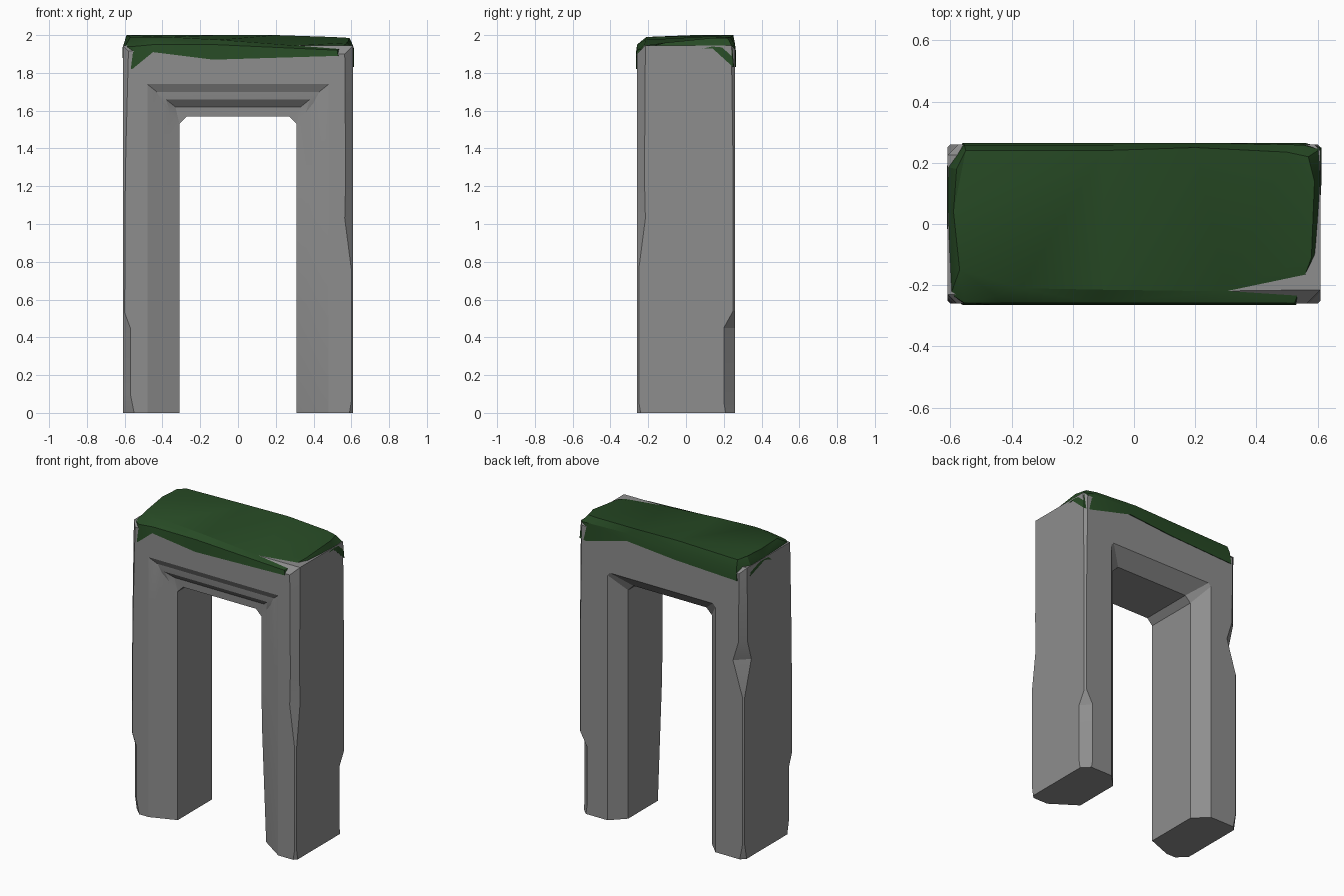
import bpy, bmesh
from math import radians

if "Cube" in bpy.data.objects:
    bpy.data.objects.remove(bpy.data.objects["Cube"])


def make_object(name, bm, color):
    bmesh.ops.remove_doubles(bm, verts=bm.verts, dist=0.0005)
    bmesh.ops.triangulate(bm, faces=bm.faces)
    bmesh.ops.recalc_face_normals(bm, faces=bm.faces)
    mesh = bpy.data.meshes.new(name)
    bm.to_mesh(mesh)
    bm.free()
    obj = bpy.data.objects.new(name, mesh)
    bpy.context.collection.objects.link(obj)
    mat = bpy.data.materials.new(name + "_color")
    mat.diffuse_color = color
    mat.use_nodes = True
    mat.node_tree.nodes["Principled BSDF"].inputs["Base Color"].default_value = mat.diffuse_color
    mesh.materials.append(mat)
    bpy.ops.object.select_all(action='DESELECT')
    obj.select_set(True)
    bpy.context.view_layer.objects.active = obj
    bpy.ops.object.shade_smooth_by_angle(angle=radians(20))
    return obj


def bridge(bm, a, b):
    n = len(a)
    for i in range(n):
        j = (i + 1) % n
        bm.faces.new((a[i], a[j], b[j], b[i]))


# Stone arch: a moulded cross-section carried up one leg, over and down the other
HALF_IN, HALF_OUT, Z_IN, Z_OUT, Y = 0.31, 0.61, 1.57, 1.945, 0.26
STEPS = [(0, -.195), (.05, -.20), (.09, -.235), (.13, -.238), (.17, -Y)]
PLAIN = [(d, -.195 - .065 * d / .17) for d, _ in STEPS]


def section(side, cf, cb, z=None, corner=None):
    """cf / cb: how far the outer front / back edge is worn away."""
    def inner(d, y):
        cut = max(0, .04 * (1 - d / .17))
        x = HALF_IN + d
        if z is not None:
            return (side * x, y, z)
        if corner == "leg":
            return (side * x, y, Z_IN + d - cut)
        return (side * (x - cut), y, Z_IN + d)

    def outer(c, y):
        return (side * (HALF_OUT - c), y, Z_OUT - c if z is None else z)

    # the right leg's inner front edge is worn back towards its foot
    worn = .05 * max(0, 1 - z / .9) if z is not None and side > 0 else 0
    mould = STEPS if corner == "lintel" else PLAIN
    return ([inner(d, y + worn * (1 - d / .17)) for d, y in mould]
            + [outer(cf, -Y), outer(0, -Y + cf), outer(0, Y - cb), outer(cb, Y)]
            + [inner(.09, Y), inner(0, .17)])


# Worn edges per leg: height, front wear, back wear
left_wear = [(0, .06, .03), (.1, .04, .01), (.45, .04, .01), (.53, .01, .01),
             (1.09, .012, .01), (1.32, .015, .08), (1.45, .018, .04)]
right_wear = [(0, .02, .05), (.06, .01, .06), (.45, .01, .06), (.54, .01, .01),
              (.76, .01, .01), (1.03, .045, .01), (1.24, .04, .01)]

rings = [section(-1, cf, cb, z) for z, cf, cb in left_wear]
rings += [section(-1, .03, .035, corner=c) for c in ("leg", "lintel")]
rings += [section(1, .045, .02, corner=c) for c in ("lintel", "leg")]
rings += [section(1, cf, cb, z) for z, cf, cb in reversed(right_wear)]

bm = bmesh.new()
loops = [[bm.verts.new(p) for p in ring] for ring in rings]
for a, b in zip(loops, loops[1:]):
    bridge(bm, a, b)
bm.faces.new(loops[0])
bm.faces.new(loops[-1])
make_object("stone_arch", bm, (.27, .27, .27, 1))

# Moss cap: rim x, y, low z, shoulder z, then the crown point x, y, z
moss = [
    (-.605, -.235, 1.83, 1.94, -.57, -.15, 1.99),
    (-.56, -.265, 1.82, 1.94, -.45, -.235, 1.97),
    (-.45, -.265, 1.91, 1.95, -.37, -.21, 1.99),
    (-.13, -.265, 1.87, 1.95, -.1, -.215, 1.975),
    (.53, -.265, 1.89, 1.92, .3, -.22, 1.945),
    (.60, -.10, 1.92, 1.94, .58, -.11, 1.96),
    (.613, .14, 1.93, 1.95, .59, .14, 1.985),
    (.613, .25, 1.83, 1.94, .57, .22, 1.985),
    (.56, .265, 1.83, 1.95, .5, .235, 1.99),
    (.25, .265, 1.91, 1.96, .2, .25, 2.0),
    (-.1, .265, 1.88, 1.95, -.1, .24, 2.0),
    (-.56, .265, 1.86, 1.94, -.55, .24, 1.99),
    (-.612, .19, 1.88, 1.95, -.58, .18, 2.0),
    (-.612, .04, 1.93, 1.95, -.59, .04, 2.0),
]
bm = bmesh.new()
low = [bm.verts.new((p[0], p[1], p[2])) for p in moss]
mid = [bm.verts.new((p[0] * .99, p[1] * .975, p[3])) for p in moss]
top = [bm.verts.new(p[4:]) for p in moss]
bridge(bm, low, mid)
bridge(bm, mid, top)
bm.faces.new(top)
bm.faces.new(low)
make_object("moss_cap", bm, (.02, .068, .018, 1))
